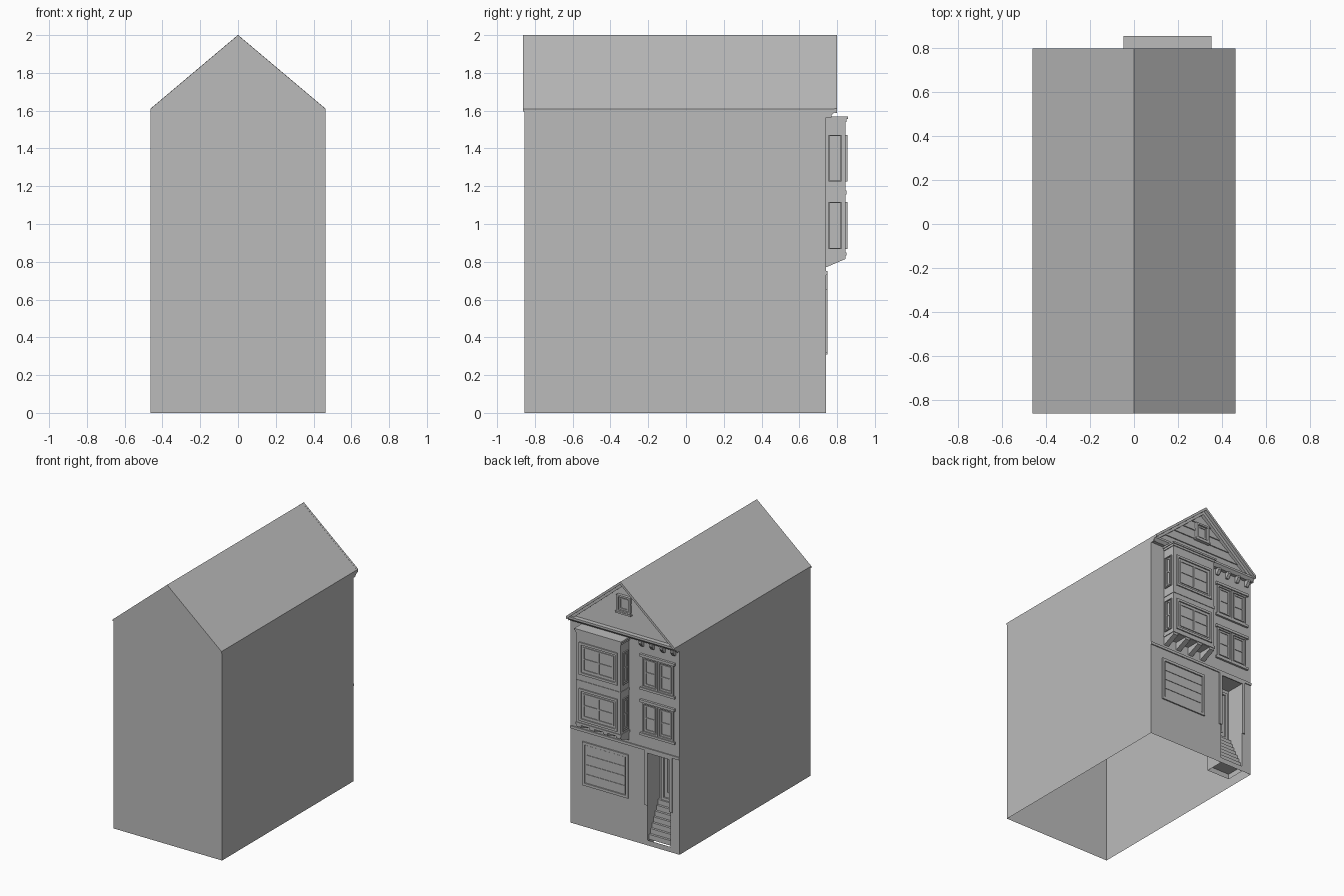
import bpy, bmesh
from mathutils import Vector

if "Cube" in bpy.data.objects:
    bpy.data.objects.remove(bpy.data.objects["Cube"])

grey = bpy.data.materials.new("plain grey")
grey.use_nodes = True
COL = (0.5, 0.5, 0.5, 1)
grey.diffuse_color = COL
grey.node_tree.nodes["Principled BSDF"].inputs["Base Color"].default_value = COL

HW, FRONT, BACK, EAVE, RIDGE = 0.463, -0.855, 0.74, 1.61, 2.0
SLOPE = (RIDGE - EAVE) / HW


def finish(name, bm, closed=True):
    if closed:
        bmesh.ops.recalc_face_normals(bm, faces=bm.faces)
    me = bpy.data.meshes.new(name)
    bm.to_mesh(me)
    bm.free()
    me.materials.append(grey)
    ob = bpy.data.objects.new(name, me)
    bpy.context.collection.objects.link(ob)
    return ob


def world(u, d, z):
    return (u, d, z)


def wall_map(y):
    return lambda u, d, z: (u, y + d, z)


def side_map(x, s):
    return lambda u, d, z: (x + s * d, u, z)


def boxes(name, items, m=world):
    """Join boxes given as (u0, u1, d0, d1, z0, z1), placed by the mapping m."""
    bm = bmesh.new()
    for u0, u1, d0, d1, z0, z1 in items:
        a, b = Vector(m(u0, d0, z0)), Vector(m(u1, d1, z1))
        vs = bmesh.ops.create_cube(bm, size=1)["verts"]
        for v in vs:
            v.co = [(a[i] + b[i]) / 2 + v.co[i] * abs(b[i] - a[i]) for i in range(3)]
    return finish(name, bm)


def prisms(name, profile, spans, axis):
    """Extrude a 2D profile over each span along axis 0 (x) or 1 (y)."""
    bm = bmesh.new()
    for s0, s1 in spans:
        place = lambda p, s: (s, p[0], p[1]) if axis == 0 else (p[0], s, p[1])
        f = bm.faces.new([bm.verts.new(place(p, s0)) for p in profile])
        ext = bmesh.ops.extrude_face_region(bm, geom=[f])["geom"]
        step = Vector(place((0, 0), s1 - s0))
        bmesh.ops.translate(bm, vec=step, verts=[g for g in ext if isinstance(g, bmesh.types.BMVert)])
    return finish(name, bm)


def frame(u0, u1, z0, z1, w, d):
    return [(u0, u0 + w, 0, d, z0, z1), (u1 - w, u1, 0, d, z0, z1),
            (u0 + w, u1 - w, 0, d, z0, z0 + w), (u0 + w, u1 - w, 0, d, z1 - w, z1)]


def window(name, u0, u1, z0, z1, m, cols=1, casing=0.014, gap=0.012):
    """Casing, inner sash frames and a cross bar on every sash."""
    items = frame(u0, u1, z0, z1, casing, 0.009)
    a, b, c, d = u0 + casing + gap, u1 - casing - gap, z0 + casing + gap, z1 - casing - gap
    items += frame(a, b, c, d, 0.01, 0.006)
    for i in range(1, cols):
        u = a + (b - a) * i / cols
        items.append((u - 0.006, u + 0.006, 0, 0.006, c, d))
    mid = (c + d) / 2
    items.append((a, b, 0, 0.005, mid - 0.004, mid + 0.004))
    return boxes(name, items, m)


# Open-bottomed house shell with an entrance opening in the rear wall
DX0, DX1, DZ0, DZ1 = -0.385, -0.19, 0.04, 0.72
bm = bmesh.new()


def face(*pts):
    bm.faces.new([bm.verts.new(p) for p in pts])


face((-HW, FRONT, 0), (HW, FRONT, 0), (HW, FRONT, EAVE), (0, FRONT, RIDGE - 0.01), (-HW, FRONT, EAVE))
face((HW, FRONT, 0), (HW, BACK, 0), (HW, BACK, EAVE), (HW, FRONT, EAVE))
face((-HW, BACK, 0), (-HW, FRONT, 0), (-HW, FRONT, EAVE), (-HW, BACK, EAVE))
for x0, x1, z0, z1 in ((DX1, HW, 0, DZ1), (-HW, DX0, 0, DZ1), (DX0, DX1, 0, DZ0), (-HW, HW, DZ1, EAVE)):
    face((x1, BACK, z0), (x0, BACK, z0), (x0, BACK, z1), (x1, BACK, z1))
face((HW, BACK, EAVE), (-HW, BACK, EAVE), (0, BACK, RIDGE - 0.01))
finish("house_shell", bm, closed=False)

# Entrance recess
NICHE = 0.59
bm = bmesh.new()
face((DX1, BACK, 0), (DX1, NICHE, 0), (DX1, NICHE, DZ1), (DX1, BACK, DZ1))
face((DX0, NICHE, 0), (DX0, BACK, 0), (DX0, BACK, DZ1), (DX0, NICHE, DZ1))
face((DX1, NICHE, 0), (DX0, NICHE, 0), (DX0, NICHE, DZ1), (DX1, NICHE, DZ1))
face((DX0, BACK, DZ1), (DX1, BACK, DZ1), (DX1, NICHE, DZ1), (DX0, NICHE, DZ1))
finish("entrance_recess", bm, closed=False)

# Entrance stairs, door and trim
steps, rise, run = 7, 0.038, 0.018
boxes("entrance_stairs", [(DX0, DX1, NICHE, BACK - i * run, DZ0 + (i - 1) * rise, DZ0 + i * rise)
                          for i in range(1, steps + 1)])
boxes("entrance_door", frame(DX0 + 0.02, DX1 - 0.02, 0.306, 0.69, 0.02, 0.012)
      + frame(DX0 + 0.06, DX1 - 0.06, 0.36, 0.65, 0.01, 0.006), wall_map(NICHE))
boxes("entrance_trim", [(DX1 - 0.004, DX1 + 0.02, 0, 0.008, 0.31, 0.73),
                        (DX0 - 0.02, DX0 + 0.004, 0, 0.008, 0.31, 0.73),
                        (DX0 + 0.004, DX1 - 0.004, 0, 0.008, DZ1 - 0.006, 0.73)], wall_map(BACK))

# Belt course and garage door
boxes("belt_course", [(-HW, HW, 0, 0.008, 0.73, 0.75)], wall_map(BACK))
GX0, GX1, GZ0, GZ1, rows = -0.03, 0.36, 0.32, 0.655, 4
pitch = (GZ1 - GZ0 - 0.04) / rows
boxes("garage_door", frame(GX0, GX1, GZ0, GZ1, 0.02, 0.01)
      + [(GX0 + 0.028, GX1 - 0.028, 0, 0.004, GZ0 + 0.022 + i * pitch, GZ0 + 0.016 + (i + 1) * pitch)
         for i in range(rows)], wall_map(BACK))

# Paired windows over the entrance, with head and sill
for label, z0 in (("lower", 0.86), ("upper", 1.21)):
    z1 = z0 + 0.235
    for side, u0 in (("right", -0.415), ("left", -0.28)):
        window(f"{label}_{side}_sash_window", u0, u0 + 0.13, z0, z1, wall_map(BACK), casing=0.012, gap=0.008)
    boxes(f"{label}_window_head_and_sill", [(-0.43, -0.135, 0, 0.018, z1, z1 + 0.02),
                                            (-0.43, -0.135, 0, 0.016, z0 - 0.018, z0)], wall_map(BACK))

# Bay body with trims
BX0, BX1, BY = -0.035, 0.34, 0.845
boxes("bay_body", [(BX0, BX1, BACK, BY, 0.83, 1.56)])


def bay_band(name, out, z0, z1):
    boxes(name, [(BX0 - out, BX1 + out, BACK, BY + out, z0, z1)])


bay_band("bay_cap", 0.012, 1.556, 1.57)
bay_band("bay_cap_molding", 0.006, 1.54, 1.556)
bay_band("bay_middle_band", 0.004, 1.157, 1.177)
bay_band("bay_base_band", 0.005, 0.832, 0.85)

# Bay supports: wedge brackets
n, bw = 4, 0.04
gap = (BX1 - BX0 - bw) / (n - 1)
prisms("bay_brackets", [(BACK, 0.77), (BY, 0.815), (BY, 0.832), (BACK, 0.832)],
       [(BX0 + i * gap, BX0 + i * gap + bw) for i in range(n)], 0)

# Bay windows on the rear face and both cheeks
for label, z0 in (("lower", 0.868), ("upper", 1.224)):
    z1 = z0 + 0.248
    window(f"bay_{label}_window", BX0 + 0.025, BX1 - 0.025, z0, z1, wall_map(BY), 2, 0.018, 0.015)
    for side, x, s in (("left", BX1, 1), ("right", BX0, -1)):
        window(f"bay_{label}_{side}_cheek_window", 0.754, 0.824, z0, z1, side_map(x, s), 1, 0.006, 0.006)

# Roof, rake boards and eave cornice


def chevron(name, y0, y1, top, bottom):
    half = [(HW, EAVE - top), (0, RIDGE - top), (-HW, EAVE - top)]
    low = [(-HW, EAVE - bottom), (0, RIDGE - bottom), (HW, EAVE - bottom)]
    return prisms(name, half + low, [(y0, y1)], 1)


chevron("roof", -0.862, 0.79, 0, 0.014)
chevron("rake_edge", 0.785, 0.80, -0.001, 0.022)
chevron("rake_board", BACK, 0.77, 0.014, 0.045)
prisms("cornice", [(BACK, 1.57), (0.765, 1.57), (0.785, 1.59), (0.785, 1.606), (BACK, 1.606)], [(-HW, HW)], 0)
prisms("cornice_brackets", [(BACK, 1.525), (0.752, 1.525), (0.775, 1.555), (0.775, 1.57), (BACK, 1.57)],
       [(x - 0.012, x + 0.012) for x in (-0.42, -0.33, -0.24, -0.15)], 0)

# Gable clapboards, each flaring out at its lower edge
bm = bmesh.new()
courses, base = 5, 1.606
h = (1.95 - base) / courses
for i in range(courses):
    z0, z1 = base + i * h, base + (i + 1) * h
    w0, w1 = [(RIDGE - 0.02 - z) / SLOPE for z in (z0, z1)]
    lip = BACK + 0.01
    face((w0, lip, z0), (-w0, lip, z0), (-w1, BACK + 0.002, z1), (w1, BACK + 0.002, z1))
    face((w0, BACK, z0), (-w0, BACK, z0), (-w0, lip, z0), (w0, lip, z0))
finish("gable_siding", bm, closed=False)

# Attic window
boxes("attic_window", frame(-0.058, 0.058, 1.745, 1.875, 0.014, 0.026)
      + frame(-0.036, 0.036, 1.767, 1.853, 0.008, 0.018)
      + [(-0.044, 0.044, 0, 0.012, 1.759, 1.861), (-0.066, 0.066, 0, 0.03, 1.735, 1.748)], wall_map(BACK))
